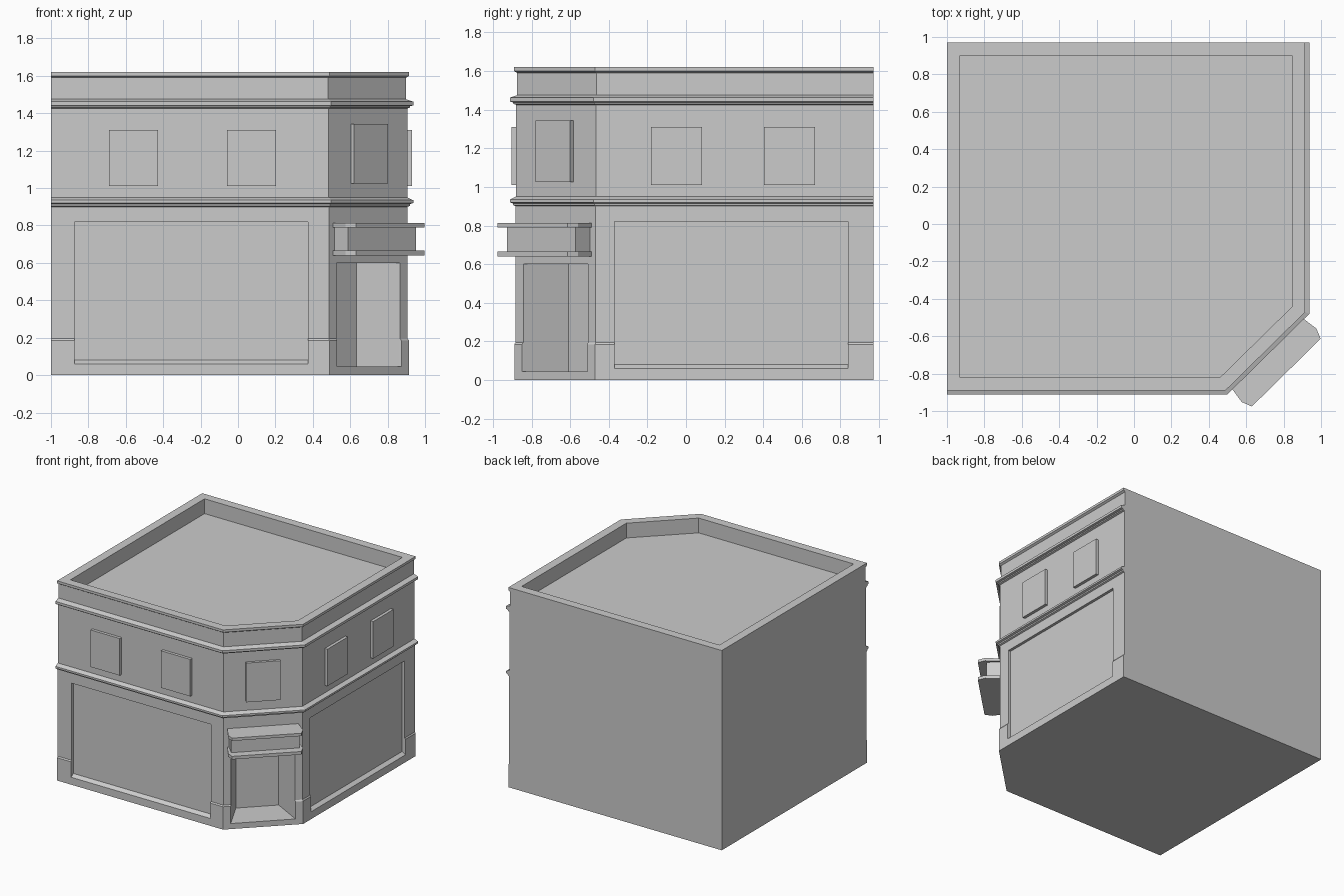
import bpy, bmesh
from mathutils import Vector

if "Cube" in bpy.data.objects:
    bpy.data.objects.remove(bpy.data.objects["Cube"])

BACK, LEFT = 0.97, -1.0
A, B = Vector((0.485, -0.88)), Vector((0.905, -0.467))   # ends of the cut corner
C = (A + B) / 2
U = (B - A).normalized()          # along the corner wall
N = Vector((U.y, -U.x))           # out of the corner wall


def footprint(o, back=BACK, left=LEFT):
    """Building outline, street sides pushed out by o."""
    t = 0.414 * o
    return [(left, back), (left, A.y - o), (A.x + t, A.y - o),
            (B.x + o, B.y - t), (B.x + o, back)]


def loft(name, rings):
    """Closed solid through rings of 3D points (all the same count)."""
    bm = bmesh.new()
    vs = [[bm.verts.new(p) for p in r] for r in rings]
    n = len(vs[0])
    for a, b in zip(vs, vs[1:]):
        for i in range(n):
            j = (i + 1) % n
            bm.faces.new((a[i], a[j], b[j], b[i]))
    bm.faces.new(vs[0][::-1])
    bm.faces.new(vs[-1])
    bmesh.ops.recalc_face_normals(bm, faces=bm.faces)
    me = bpy.data.meshes.new(name)
    bm.to_mesh(me)
    bm.free()
    ob = bpy.data.objects.new(name, me)
    bpy.context.collection.objects.link(ob)
    return ob


def prism(name, pts, z0, z1):
    return loft(name, [[(x, y, z) for x, y in pts] for z in (z0, z1)])


def corner(pts):
    """(along, out) coordinates of the corner wall to plan x, y."""
    return [tuple(C + U * u + N * n) for u, n in pts]


def place(side, along, out, z):
    """Point on the front or right wall."""
    return (along, A.y - out, z) if side == "front" else (B.x + out, along, z)


def wall_prism(name, side, a0, a1, profile):
    """Extrude an (out, z) profile along a wall."""
    return loft(name, [[place(side, a, o, z) for o, z in profile] for a in (a0, a1)])


# Body: wall profile with plinth, two cornices and parapet lip
profile = [(0.009, 0), (0.009, 0.185), (0.002, 0.195), (0.002, 0.9), (0.014, 0.905),
           (0.016, 0.915), (0.032, 0.92), (0.032, 0.935), (0.0, 0.95),
           (0.0, 1.425), (0.014, 1.43), (0.016, 1.438), (0.032, 1.442),
           (0.032, 1.462), (-0.006, 1.475), (-0.006, 1.59), (0.01, 1.6), (0.01, 1.62)]
rings = [[(x, y, z) for x, y in footprint(o)] for o, z in profile]
# Parapet inner face and sunken roof
for z in (1.62, 1.5):
    rings.append([(x, y, z) for x, y in footprint(-0.06, 0.9, -0.93)])
building = loft("building", rings)

# Recesses: two shop windows with sloped sills, splayed doorway
sill = [(0.05, 0.06), (0.009, 0.06), (-0.02, 0.08), (-0.02, 0.82), (0.05, 0.82)]
cutters = [
    wall_prism("front_shop_window_cutter", "front", -0.875, 0.375, sill),
    wall_prism("right_shop_window_cutter", "right", -0.37, 0.84, sill),
    prism("doorway_cutter", corner([(-0.256, 0.05), (-0.238, 0), (-0.16, -0.25),
                                    (0.16, -0.25), (0.238, 0), (0.256, 0.05)]), 0.045, 0.6),
]
for c in cutters:
    m = building.modifiers.new(c.name, "BOOLEAN")
    m.operation, m.solver, m.object = "DIFFERENCE", "EXACT", c
bpy.context.view_layer.update()
dg = bpy.context.evaluated_depsgraph_get()
building.data = bpy.data.meshes.new_from_object(building.evaluated_get(dg))
building.modifiers.clear()
for c in cutters:
    bpy.data.objects.remove(c)

# Upper windows: raised slabs
slab = [(-0.01, 1.01), (0.024, 1.01), (0.024, 1.31), (-0.01, 1.31)]
for side, starts in (("front", (-0.69, -0.058)), ("right", (-0.18, 0.405))):
    for i, s in enumerate(starts):
        wall_prism(f"{side}_upper_window_{i + 1}", side, s, s + 0.262, slab)
prism("corner_upper_window", corner([(-0.128, -0.01), (0.128, -0.01),
                                     (0.128, 0.022), (-0.128, 0.022)]), 1.025, 1.343)

# Door canopy: two shelves with a sign box between
shelf = corner([(-0.262, -0.01), (0.262, -0.01), (0.28, 0.115), (0.258, 0.17),
                (-0.258, 0.17), (-0.28, 0.115)])
prism("canopy_lower_shelf", shelf, 0.64, 0.665)
prism("canopy_upper_shelf", shelf, 0.79, 0.813)
prism("canopy_sign_box", corner([(-0.254, -0.01), (0.254, -0.01),
                                 (0.254, 0.106), (-0.254, 0.106)]), 0.66, 0.795)
